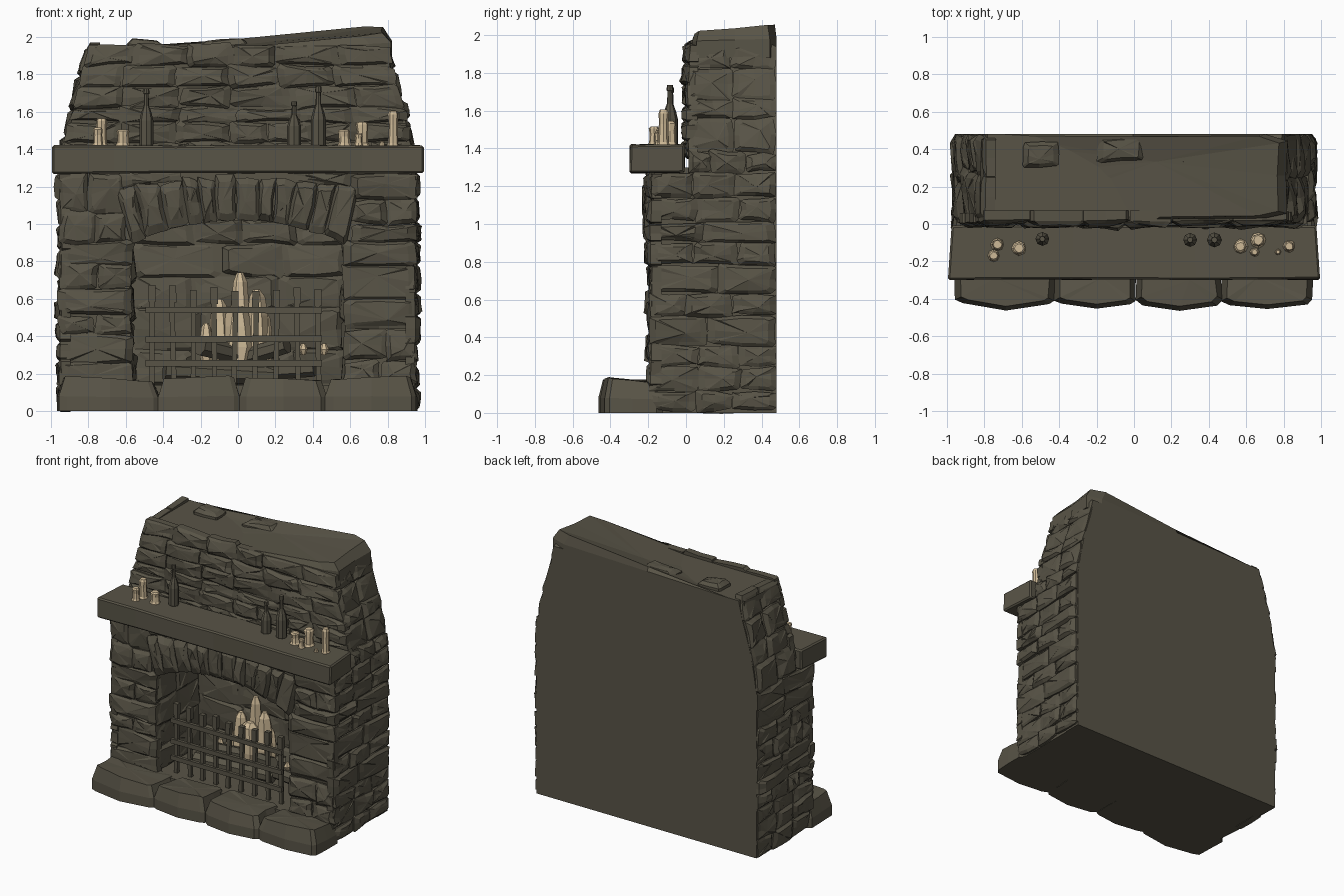
import bpy, bmesh, math, random
from mathutils import Vector, Matrix

if "Cube" in bpy.data.objects:
    bpy.data.objects.remove(bpy.data.objects["Cube"])

random.seed(7)
R = random.uniform


def material(name, col):
    m = bpy.data.materials.new(name)
    m.diffuse_color = (*col, 1)
    m.use_nodes = True
    m.node_tree.nodes["Principled BSDF"].inputs["Base Color"].default_value = m.diffuse_color
    return m


STONE = material("dark_stone", (0.098, 0.088, 0.062))
CREAM = material("warm_cream", (0.62, 0.49, 0.31))


def finish(bm, name, mat):
    bmesh.ops.recalc_face_normals(bm, faces=bm.faces)
    me = bpy.data.meshes.new(name)
    bm.to_mesh(me)
    bm.free()
    me.materials.append(mat)
    ob = bpy.data.objects.new(name, me)
    bpy.context.collection.objects.link(ob)
    return ob


def box(bm, x0, x1, y0, y1, z0, z1, rot=None):
    c = Vector(((x0 + x1) / 2, (y0 + y1) / 2, (z0 + z1) / 2))
    m = Matrix.Translation(c) @ (rot or Matrix()) @ Matrix.Diagonal((x1 - x0, y1 - y0, z1 - z0, 1))
    return bmesh.ops.create_cube(bm, size=1, matrix=m)["verts"]


def prism(bm, pts, y0, y1):
    """Extrude an x-z outline from y0 to y1."""
    a = [bm.verts.new((x, y0, z)) for x, z in pts]
    f = bm.faces.new(a)
    r = bmesh.ops.extrude_face_region(bm, geom=[f])
    for v in r["geom"]:
        if isinstance(v, bmesh.types.BMVert):
            v.co.y = y1
    bmesh.ops.triangulate(bm, faces=[f for f in bm.faces if len(f.verts) > 4])


def lathe(bm, x, y, z, prof, n=8, jit=0.0):
    """Rings of (radius, height) around a vertical axis."""
    rings = []
    for r, h in prof:
        rings.append([bm.verts.new((x + r * math.cos(2 * math.pi * i / n) * R(1 - jit, 1 + jit),
                                    y + r * math.sin(2 * math.pi * i / n) * R(1 - jit, 1 + jit), z + h))
                      for i in range(n)])
    skin(bm, rings)


def skin(bm, rings):
    n = len(rings[0])
    for a, b in zip(rings, rings[1:]):
        for i in range(n):
            bm.faces.new((a[i], a[(i + 1) % n], b[(i + 1) % n], b[i]))
    bm.faces.new(rings[0])
    bm.faces.new(rings[-1])


def stone(bm, quad, f, out, d0=-0.04, jit=0.008, bow=0.0):
    """Chunky faceted stone on a quad in (u, v); f maps (u, v, depth) to space."""
    cu, cv = sum(p[0] for p in quad) / 4, sum(p[1] for p in quad) / 4
    size = math.sqrt(abs(quad[0][0] - quad[2][0]) * abs(quad[0][1] - quad[2][1]))
    line = []
    for i in range(4):
        p, q = quad[i], quad[(i + 1) % 4]
        for t in (0.07, 0.5, 0.93):
            b = bow if i == 0 and t == 0.5 else 0
            line.append((p[0] + (q[0] - p[0]) * t + R(-jit, jit), p[1] + (q[1] - p[1]) * t + R(-jit, jit) - b))
    s = max(0.6, 1 - 0.05 / max(size, 0.05))
    tilt_u, tilt_v = R(-.1, .1), R(-.1, .1)

    def ring(k, d, tilt):
        return [bm.verts.new(f(cu + (u - cu) * k, cv + (v - cv) * k,
                d + tilt * (tilt_u * (u - cu) + tilt_v * (v - cv) + R(-.006, .006)))) for u, v in line]
    rings = [ring(1, d0, 0), ring(1, out * 0.45, 0.3), ring(s, out, 1)]
    for a, b in zip(rings, rings[1:]):
        for i in range(12):
            bm.faces.new((a[i], a[(i + 1) % 12], b[(i + 1) % 12], b[i]))
    bm.faces.new(rings[0])
    c = bm.verts.new(f(cu + R(-.2, .2) * size, cv + R(-.15, .15) * size, out + R(0, .012)))
    for i in range(12):
        bm.faces.new((rings[2][i], rings[2][(i + 1) % 12], c))


def cuts(a, b, lo, hi):
    """Split a span into random pieces between lo and hi long."""
    n = max(1, round((b - a) / R(lo, hi)))
    w = [R(0.75, 1.25) for _ in range(n)]
    pts, t = [a], a
    for x in w:
        t += (b - a) * x / sum(w)
        pts.append(t)
    return pts


def courses(bm, f, u0, u1, v0, v1, h, w, out):
    vs = cuts(v0, v1, *h)
    for a, b in zip(vs, vs[1:]):
        us = cuts(u0, u1, *w)
        for c, d in zip(us, us[1:]):
            k, l = R(-.012, .012), R(-.012, .012)
            stone(bm, [(c, a + k), (d, a + l), (d + l, b - l), (c + k, b - k)], f, out + R(-.012, .008))


def half(z):
    """Half width of the wall at height z."""
    pts = [(0, .935), (1.27, .935), (1.43, .91), (1.6, .875), (1.8, .815), (2.0, .77)]
    for (a, p), (b, q) in zip(pts, pts[1:]):
        if z <= b:
            return p + (q - p) * max(0, z - a) / (b - a)
    return .77


def arch(x):
    return 0.9 + 0.12 * (1 - (x / 0.56) ** 2)


# Solid core: front wall with arched opening, back slab, upper chimney
bm = bmesh.new()
hole = [(.58 - i * .116, arch(.56 - i * .112)) for i in range(11)]
prism(bm, [(.93, 0), (.93, 1.3), (-.93, 1.3), (-.93, 0), (-.58, 0)] + hole[::-1] + [(.58, 0)], -.17, .36)
finish(bm, "wall_core", STONE)
bm = bmesh.new()
edge = [(half(z), z) for z in (0, 1.27, 1.43, 1.6, 1.8, 1.94)]
prism(bm, edge + [(-x, z) for x, z in edge[::-1]], .35, .48)
finish(bm, "back_slab", STONE)
bm = bmesh.new()
up = [(half(z) - .005, z) for z in (1.25, 1.43, 1.6, 1.8, 1.94)]
prism(bm, up + [(-x, z) for x, z in up[::-1]], .02, .36)
finish(bm, "chimney_core", STONE)

# Pillar and spandrel stones on the front
bm = bmesh.new()
for s in (-1, 1):
    front = lambda u, v, d, s=s: (s * u, -.17 - d, v)
    courses(bm, front, .565, .955, .14, .9, (.11, .17), (.18, .34), .035)
    courses(bm, front, .6, .955, .9, 1.27, (.11, .16), (.18, .3), .035)
finish(bm, "pillar_stones", STONE)

# Wedge stones of the arch
bm = bmesh.new()
xs = cuts(-.575, .575, .092, .1)
for a, b in zip(xs, xs[1:]):
    top = lambda x: (x * 1.14, 1.25 - .17 * x * x + R(-.015, .015))
    stone(bm, [(a, arch(a)), (b, arch(b)), top(b), top(a)], lambda u, v, d: (u, -.17 - d, v), .045 + R(-.01, .01), -.1)
for s in (-1, 1):
    stone(bm, [(s * .3, 1.23), (s * .62, 1.19), (s * .64, 1.28), (s * .3, 1.28)], lambda u, v, d: (u, -.17 - d, v), .025)
finish(bm, "arch_stones", STONE)

# Side stones
bm = bmesh.new()
for s in (-1, 1):
    side = lambda u, v, d, s=s: (s * (half(v) + d), min(u, .48), v)
    courses(bm, side, -.19, .478, 0.01, 1.27, (.12, .19), (.18, .32), .028)
    courses(bm, side, .015, .478, 1.27, 1.95, (.11, .17), (.16, .28), .03)
finish(bm, "side_stones", STONE)

# Upper chimney front and cap
bm = bmesh.new()
upper = lambda u, v, d: (u * (half(v) + .02), .02 + .06 * max(0, v - 1.75) - d, v)
courses(bm, upper, -1, 1, 1.36, 1.96, (.085, .125), (.2, .36), .03)
finish(bm, "chimney_stones", STONE)
bm = bmesh.new()
stone(bm, [(-.82, .03), (.82, .03), (.82, .478), (-.82, .478)], lambda u, v, d: (u, min(v, .48), 1.94 + d), .025, -.06)
for x, y, w in ((-.5, .37, .1), (-.07, .4, .13), (.36, .38, .13)):
    stone(bm, [(x - w, y - .07), (x + w, y - .06), (x + w, y + .07), (x - w, y + .06)],
          lambda u, v, d: (u, v, 1.94 + d), .042)
finish(bm, "chimney_cap", STONE)

# Hearth stones and firebox floor
bm = bmesh.new()
xs = [-.96, -.42, .01, .47, .96]
for a, b in zip(xs, xs[1:]):
    stone(bm, [(a, -.43), (b, -.43), (b, -.13), (a, -.13)], lambda u, v, d: (u, v, max(0, d)), .165, 0, .008, .03)
box(bm, -.6, .6, -.19, .36, 0, .14)
finish(bm, "hearth", STONE)

# Stones lining the firebox
bm = bmesh.new()
for s in (-1, 1):
    courses(bm, lambda u, v, d, s=s: (s * (.585 - d), u, v), -.17, .35, .14, .92, (.14, .2), (.2, .3), .025)
courses(bm, lambda u, v, d: (u, .36 - d, v), -.57, .57, .14, 1.03, (.13, .19), (.25, .42), .035)
finish(bm, "firebox_stones", STONE)

# Mantel shelf
bm = bmesh.new()
for v in box(bm, -.995, .995, -.3, -.01, 1.27, 1.42):
    if v.co.y > -.1:
        v.co.x *= .98
bmesh.ops.subdivide_edges(bm, edges=[e for e in bm.edges if abs(e.verts[0].co.x - e.verts[1].co.x) > 1], cuts=5)
for v in bm.verts:
    v.co += Vector((0, R(0, .006), R(-.004, .004)))
bmesh.ops.bevel(bm, geom=[e for e in bm.edges if len(e.link_faces) == 2 and e.calc_face_angle(0) > 1],
                offset=.01, segments=1, affect='EDGES')
finish(bm, "mantel_shelf", STONE)

# Fire grate
bm = bmesh.new()
for i in range(9):
    x, t = -.46 + i * .111, R(.64, .675)
    lean = Matrix.Rotation(R(-.03, .03), 4, 'Y')
    box(bm, x - .014, x + .014, -.1, -.075, .14, t, lean)
    box(bm, x - .019, x + .019, -.105, -.07, t - .09, t, lean)
for z in (.255, .385, .54):
    box(bm, -.495, .45, -.115, -.09, z - .017, z + .017, Matrix.Rotation(R(-.012, .012), 4, 'Y'))
finish(bm, "fire_grate", STONE)

# Logs
bm = bmesh.new()
for x, y, z, yaw, tilt, n in ((-.1, .1, .2, .2, .05, .6), (.12, .2, .21, -.25, -.06, .6),
                              (0, .14, .3, .6, .2, .5), (.05, .16, .29, -.5, -.25, .5)):
    m = (Matrix.Translation((x, y, z)) @ Matrix.Rotation(yaw, 4, 'Z') @ Matrix.Rotation(math.pi / 2 + tilt, 4, 'Y'))
    bmesh.ops.create_cone(bm, cap_ends=True, segments=7, radius1=.055, radius2=.045, depth=n, matrix=m)
finish(bm, "logs", STONE)

# Flames: tapering faceted tongues, plus embers
bm = bmesh.new()
for x, y, w, top in ((.01, .2, .055, .74), (.1, .18, .065, .65), (-.1, .18, .06, .6),
                     (-.17, .15, .04, .47), (0, .15, .09, .56), (.15, .2, .035, .52)):
    h = top - .25
    lathe(bm, x, y, .25, [(w * .7, 0), (w, h * .3), (w * .85, h * .65), (w * .65, h * .9), (w * .3, h)], 6, .12)
for x, z in ((.35, .33), (.46, .33), (-.22, .36)):
    lathe(bm, x, .1, z - .03, [(.012, 0), (.026, .03), (.012, .06)], 6, .15)
finish(bm, "flames", CREAM)

# Candles with melted feet
bm = bmesh.new()
for x, y, r, h in ((-.73, -.11, .027, .15), (-.75, -.17, .024, .1), (-.615, -.13, .029, .09), (.57, -.12, .029, .09),
                   (.665, -.085, .032, .13), (.645, -.15, .018, .07), (.77, -.15, .012, .03), (.83, -.12, .025, .19)):
    lathe(bm, x, y, 1.415, [(r * 1.4, 0), (r * 1.1, .018), (r, h * .6), (r * 1.1, h * .9), (r * .8, h)], 8, .12)
finish(bm, "candles", CREAM)

# Bottles
for i, (x, y, r, h) in enumerate(((-.49, -.08, .037, .31), (.3, -.085, .037, .24), (.43, -.085, .04, .32))):
    bm = bmesh.new()
    lathe(bm, x, y, 1.415, [(r * .9, 0), (r, .01), (r, h * .45), (r * .75, h * .58), (r * .38, h * .7),
                            (r * .33, h * .9), (r * .45, h * .91), (r * .4, h)], 8)
    finish(bm, "bottle_%d" % (i + 1), STONE)
